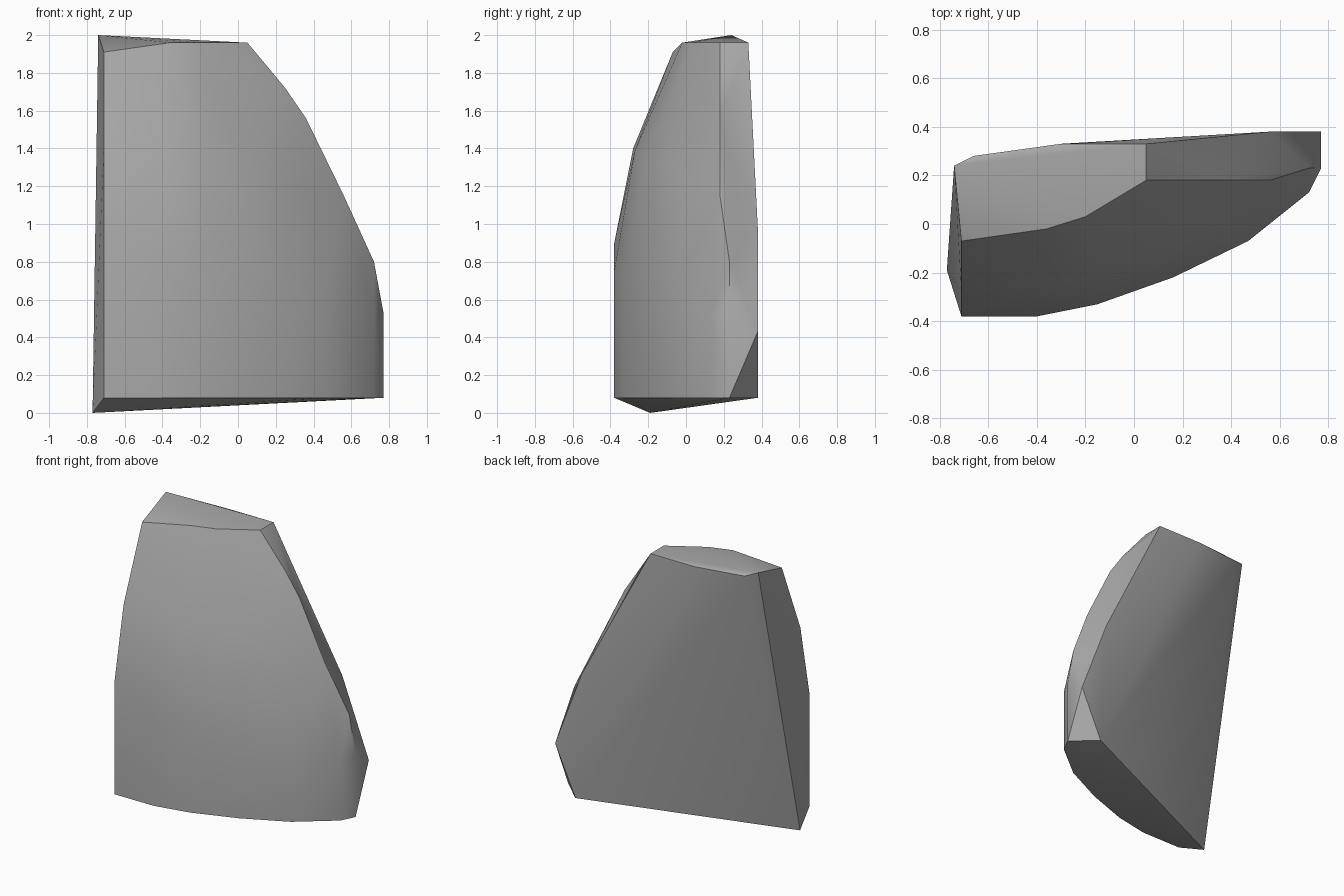
import bpy
import bmesh
import math

default_cube = bpy.data.objects.get("Cube")
if default_cube:
    bpy.data.objects.remove(default_cube, do_unlink=True)


def make_material(name, colour):
    material = bpy.data.materials.new(name)
    material.use_nodes = True
    material.diffuse_color = colour
    shader = material.node_tree.nodes["Principled BSDF"]
    shader.inputs["Base Color"].default_value = colour
    return material


def make_chunk(name, outline_points, material):
    """Wrap a tight convex skin around the outline points."""
    bm = bmesh.new()
    for point in outline_points:
        bm.verts.new(point)
    hull = bmesh.ops.convex_hull(bm, input=bm.verts)
    unused = {v for v in hull["geom_interior"] + hull["geom_unused"]
              if isinstance(v, bmesh.types.BMVert)}
    bmesh.ops.delete(bm, geom=list(unused), context="VERTS")
    bmesh.ops.dissolve_limit(bm, angle_limit=math.radians(0.5),
                             verts=bm.verts, edges=bm.edges)
    bmesh.ops.recalc_face_normals(bm, faces=bm.faces)

    mesh = bpy.data.meshes.new(name)
    bm.to_mesh(mesh)
    bm.free()
    mesh.materials.append(material)
    chunk = bpy.data.objects.new(name, mesh)
    bpy.context.collection.objects.link(chunk)
    return chunk


# Curved front: the plan at the foot and the same plan where it starts leaning
front_plan = [(-.71, -.38), (-.4, -.38), (-.15, -.33),
              (.16, -.22), (.47, -.07), (.72, .13), (.77, .23)]
bend_heights = [.9, .75, .72, .65, .6, .52, .53]
front_foot = [(x, y, .08) for x, y in front_plan]
front_bend = [(x, y, z) for (x, y), z in zip(front_plan, bend_heights)]

# Upper front leaning back towards the crown
front_shoulder = [(-.71, -.28, 1.4), (-.4, -.27, 1.39), (-.17, -.21, 1.36),
                  (.1, -.1, 1.32), (.35, .03, 1.2)]

# Rounded outer end, rising from the side to the crown
outer_end = [(.72, .23, .8), (.56, .18, 1.15), (.36, .18, 1.56), (.25, .18, 1.72)]

# Sloping crown
crown = [(-.71, -.07, 1.91), (-.36, -.02, 1.96), (-.2, .03, 1.96), (.05, .18, 1.96),
         (.05, .33, 1.96), (-.3, .33, 1.96), (-.66, .28, 1.97), (-.74, .24, 2)]

# Flat back with its clipped lower corner, and the low inner point
back = [(.56, .38, .98), (.77, .38, .43), (.61, .38, .08), (-.77, -.19, 0)]

stone_grey = make_material("stone grey", (.4, .4, .4, 1))
rock_chunk = make_chunk(
    "rock_chunk",
    front_foot + front_bend + front_shoulder + outer_end + crown + back,
    stone_grey)

# Soft curved faces with crisp broken edges
bpy.ops.object.select_all(action="DESELECT")
rock_chunk.select_set(True)
bpy.context.view_layer.objects.active = rock_chunk
bpy.ops.object.shade_smooth_by_angle(angle=math.radians(30))
